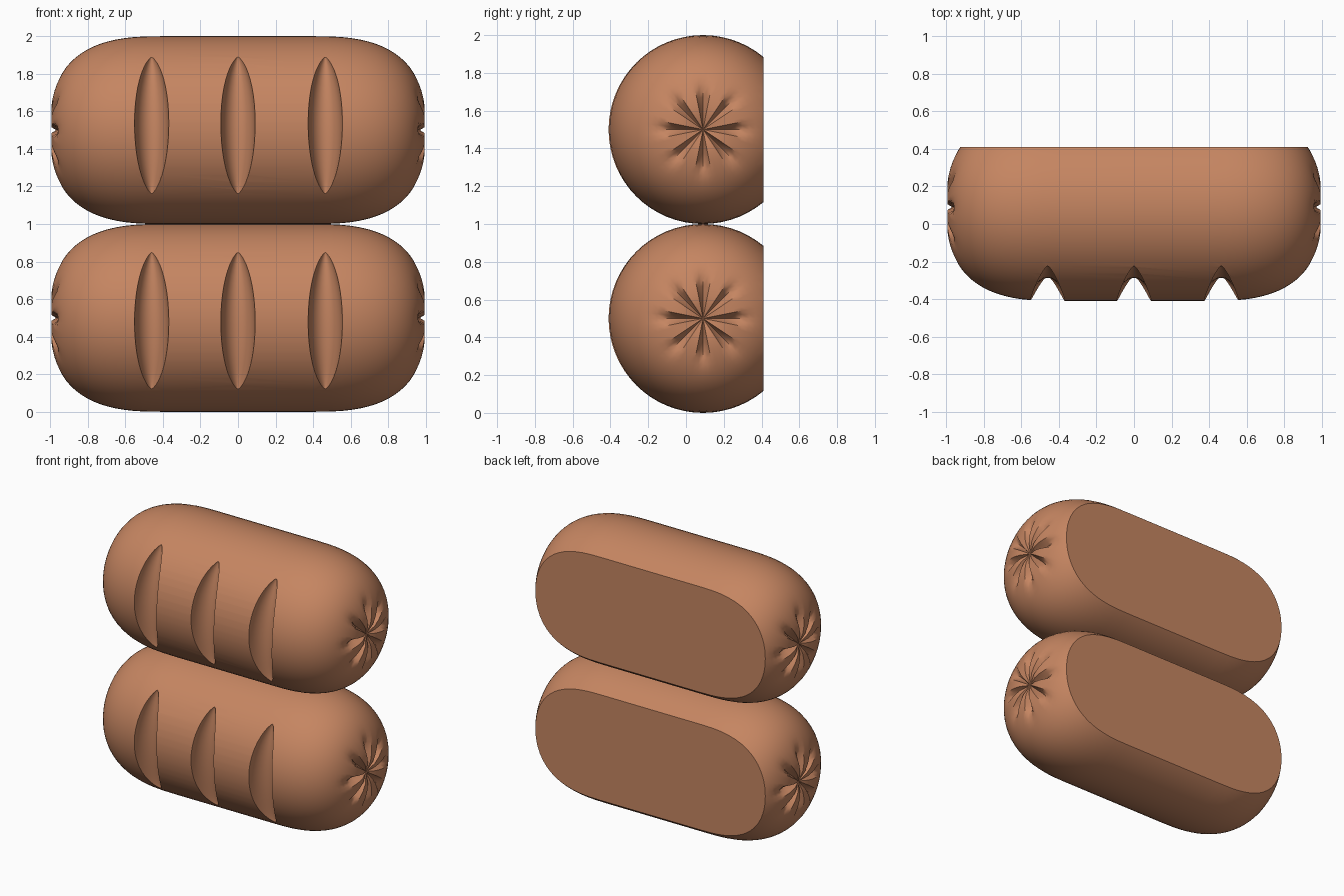
import bpy, bmesh
from math import sin, cos, pi, asin, exp

if "Cube" in bpy.data.objects:
    bpy.data.objects.remove(bpy.data.objects["Cube"])

R, YC, BACK, SEG = 0.5, 0.09, 0.41, 64
skin = bpy.data.materials.new("sausage_skin")
skin.diffuse_color = (0.56, 0.235, 0.12, 1)
skin.use_nodes = True
skin.node_tree.nodes["Principled BSDF"].inputs["Base Color"].default_value = skin.diffuse_color


def loft(name, rings, tips):
    """Bridge closed rings and close both ends onto tip points."""
    bm = bmesh.new()
    loops = [[bm.verts.new(p) for p in ring] for ring in rings]
    n = len(loops[0])
    for a, b in zip(loops, loops[1:]):
        for i in range(n):
            j = (i + 1) % n
            bm.faces.new((a[i], a[j], b[j], b[i]))
    for tip, loop in zip(tips, (loops[0], loops[-1])):
        v = bm.verts.new(tip)
        for i in range(n):
            bm.faces.new((v, loop[i], loop[(i + 1) % n]))
    bmesh.ops.recalc_face_normals(bm, faces=bm.faces)
    return bm


def to_object(name, bm):
    me = bpy.data.meshes.new(name)
    bm.to_mesh(me)
    bm.free()
    ob = bpy.data.objects.new(name, me)
    bpy.context.collection.objects.link(ob)
    return ob


def pucker(r, a):
    """Inward push of the gathered skin at the sausage ends."""
    groove = max(0.0, cos(8 * a)) ** 1.3
    return 0.055 * groove * exp(-((r - 0.13) / 0.085) ** 2) + 0.03 * exp(-(r / 0.06) ** 2)


def body(name, zc):
    # rounded end profile (radius, x), mirrored to the other end
    prof = []
    for k in range(1, 21):
        t = pi / 2 * (1 - k / 20)
        prof.append((R * cos(t) ** 0.74, 0.4 + 0.6 * sin(t) ** 0.74))
    prof.insert(0, (0.035, 1.0))
    rings = []
    for side, part in ((-1, prof), (1, prof[::-1])):
        for r, x in part:
            rings.append([(side * (x - pucker(r, 2 * pi * i / SEG)),
                           YC + r * cos(2 * pi * i / SEG),
                           zc + r * sin(2 * pi * i / SEG)) for i in range(SEG)])
    bm = loft(name, rings, ((-0.97, YC, zc), (0.97, YC, zc)))
    # flat cut back
    geom = bm.verts[:] + bm.edges[:] + bm.faces[:]
    cut = bmesh.ops.bisect_plane(bm, geom=geom, plane_co=(0, BACK, 0),
                                 plane_no=(0, 1, 0), clear_outer=True)
    edges = [e for e in cut["geom_cut"] if isinstance(e, bmesh.types.BMEdge)]
    bmesh.ops.contextual_create(bm, geom=edges)
    bmesh.ops.recalc_face_normals(bm, faces=bm.faces)
    ob = to_object(name, bm)
    ob.data.materials.append(skin)
    return ob


def slits(name, zc, low, high):
    """Three curved lens cutters following the front of the body."""
    a0, a1 = asin(low / R), asin(high / R)
    whole = bmesh.new()
    for x in (-0.46, 0, 0.465):
        def place(dx, rad, a):
            return (x + dx, YC - rad * cos(a), zc + rad * sin(a))
        rings = []
        for k in range(1, 24):
            s = -cos(pi * k / 24)
            a = (a0 + a1) / 2 + s * (a1 - a0) / 2
            f = (1 - s * s) ** 0.75
            rings.append([place(0.092 * f * cos(2 * pi * i / 20),
                                0.503 - 0.13 * f * sin(2 * pi * i / 20), a)
                          for i in range(20)])
        bm = loft(name, rings, (place(0, 0.503, a0), place(0, 0.503, a1)))
        me = bpy.data.meshes.new("tmp")
        bm.to_mesh(me)
        bm.free()
        whole.from_mesh(me)
        bpy.data.meshes.remove(me)
    ob = to_object(name, whole)
    ob.hide_render = True
    return ob


for label, zc, low, high in (("lower", 0.5, -0.38, 0.35), ("upper", 1.5, -0.34, 0.39)):
    sausage = body(label + "_sausage", zc)
    cutter = slits(label + "_slit_cutter", zc, low, high)
    mod = sausage.modifiers.new("slits", 'BOOLEAN')
    mod.operation, mod.solver, mod.object = 'DIFFERENCE', 'EXACT', cutter
    bpy.ops.object.select_all(action='DESELECT')
    sausage.select_set(True)
    bpy.context.view_layer.objects.active = sausage
    bpy.ops.object.modifier_apply(modifier=mod.name)
    bpy.data.objects.remove(cutter)
    bpy.ops.object.shade_smooth_by_angle(angle=0.6)
